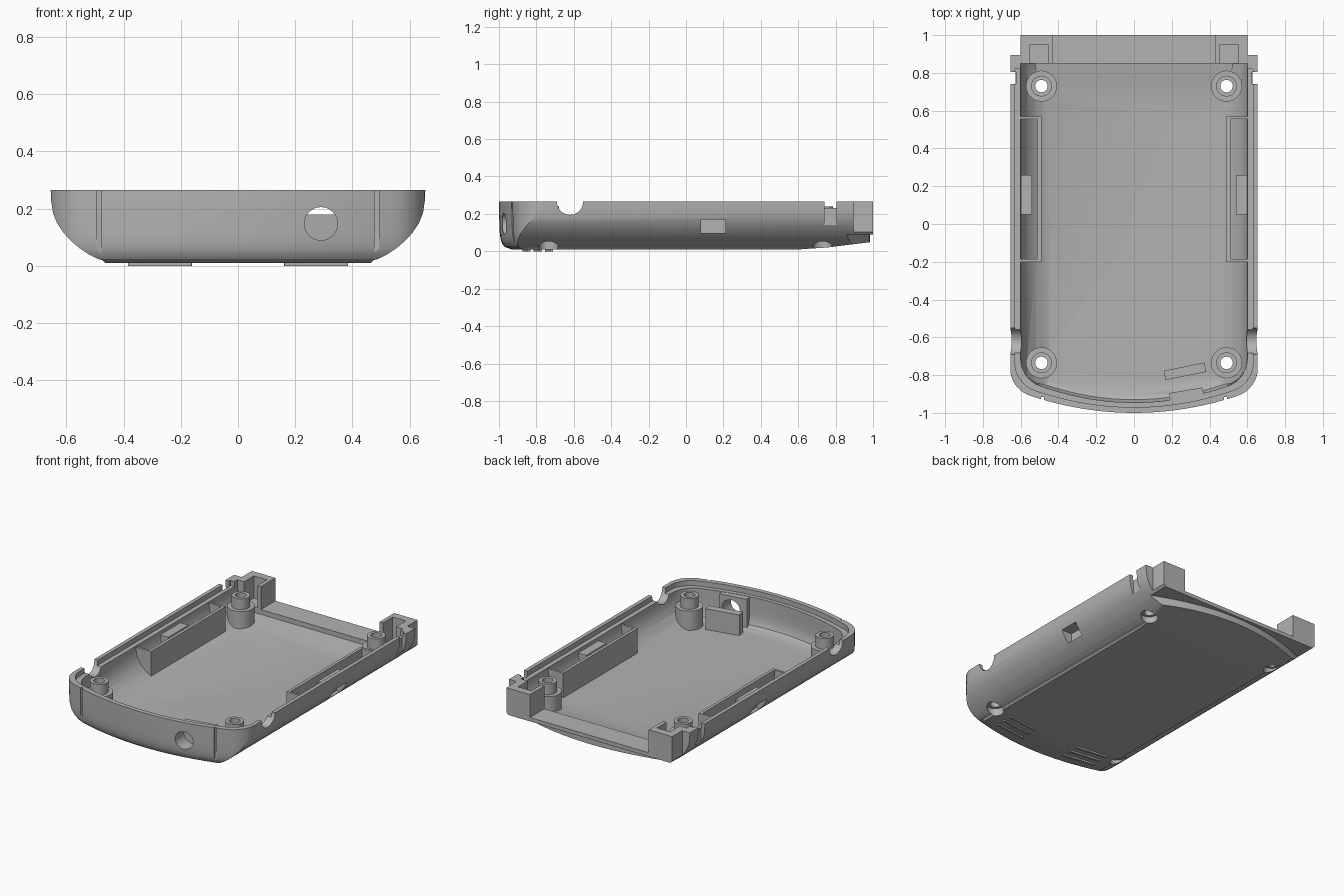
import bpy, bmesh, math
from mathutils import Matrix

cube = bpy.data.objects.get("Cube")
if cube:
    bpy.data.objects.remove(cube, do_unlink=True)

grey = bpy.data.materials.new("plain grey")
grey.use_nodes = True
grey.diffuse_color = (0.45, 0.45, 0.45, 1)
grey.node_tree.nodes["Principled BSDF"].inputs["Base Color"].default_value = (0.45, 0.45, 0.45, 1)


def finish(name, bm):
    bmesh.ops.recalc_face_normals(bm, faces=bm.faces)
    mesh = bpy.data.meshes.new(name)
    bm.to_mesh(mesh)
    bm.free()
    mesh.materials.append(grey)
    ob = bpy.data.objects.new(name, mesh)
    bpy.context.collection.objects.link(ob)
    return ob


def loft(name, rings):
    bm = bmesh.new()
    loops = [[bm.verts.new(p) for p in ring] for ring in rings]
    n = len(loops[0])
    for a, b in zip(loops, loops[1:]):
        for i in range(n):
            j = (i + 1) % n
            bm.faces.new((a[i], a[j], b[j], b[i]))
    bm.faces.new(loops[0])
    bm.faces.new(loops[-1])
    return finish(name, bm)


def box(name, x, y, z, turn=0):
    bm = bmesh.new()
    bmesh.ops.create_cube(bm, size=1)
    spans = [(min(s), max(s)) for s in (x, y, z)]
    size = [b - a for a, b in spans]
    mid = [(a + b) / 2 for a, b in spans]
    bm.transform(Matrix.Translation(mid) @ Matrix.Rotation(turn, 4, 'Z') @ Matrix.Diagonal((*size, 1)))
    return finish(name, bm)


def rod(name, axis, r, a, b, u, v):
    """Cylinder along an axis from a to b, centred on the other two coordinates."""
    def ring(t):
        pts = []
        for i in range(40):
            k = math.tau * i / 40
            p, q = u + r * math.cos(k), v + r * math.sin(k)
            pts.append({'X': (t, p, q), 'Y': (p, t, q), 'Z': (p, q, t)}[axis])
        return pts
    return loft(name, [ring(a), ring(b)])


def combine(target, tool, op='DIFFERENCE'):
    mod = target.modifiers.new("cut", 'BOOLEAN')
    mod.operation, mod.solver, mod.object = op, 'EXACT', tool
    bpy.context.view_layer.objects.active = target
    bpy.ops.object.modifier_apply(modifier=mod.name)
    bpy.data.objects.remove(tool, do_unlink=True)


def front_curve(x):
    """Bowed front edge with rounded corners."""
    c = min(max(0, abs(x) - 0.555), 0.1)
    return -1 + 0.3 * x * x + 0.1 - math.sqrt(max(0, 0.01 - c * c))


def tray(name, levels, back, stretch=1):
    """Stack of outlines, each given as height, half width and front inset."""
    rings = []
    for z, w, inset in levels:
        xs = [w * math.sin(math.pi * (i / 36 - 0.5)) for i in range(37)]
        ring = [(x, front_curve(x * stretch) + inset, z) for x in xs]
        rings.append(ring + [(w, back, z), (-w, back, z)])
    return loft(name, rings)


# Outer shell
case = tray("lower_case_shell", [
    (0.01, 0.465, 0.07), (0.02, 0.475, 0.04), (0.024, 0.49, 0.03), (0.04, 0.522, 0.017),
    (0.06, 0.552, 0.01), (0.085, 0.582, 0.005), (0.115, 0.61, 0.003), (0.15, 0.633, 0.002),
    (0.185, 0.647, 0.001), (0.225, 0.653, 0), (0.265, 0.655, 0)], 1)

# Hollow, with a stepped rim
hollow = tray("hollow", [
    (0.045, 0.45, 0.09), (0.055, 0.475, 0.07), (0.08, 0.52, 0.06), (0.12, 0.565, 0.055),
    (0.17, 0.592, 0.055), (0.22, 0.6, 0.055), (0.32, 0.6, 0.055)], 0.85, 0.655 / 0.6)
combine(hollow, tray("rim_step", [(0.232, 0.63, 0.03), (0.31, 0.63, 0.03)], 0.82, 0.655 / 0.63), 'UNION')

# Interior parts are left standing inside the hollow
ramp = [(0.55, 0.03), (0.88, 0.03), (0.88, 0.088), (0.72, 0.064), (0.55, 0.044)]
combine(hollow, loft("floor_ramp", [[(x, y, z) for y, z in ramp] for x in (-0.7, 0.7)]))
for s in (-1, 1):
    combine(hollow, box("side_panel", (s * 0.49, s * 0.51), (-0.2, 0.57), (0, 0.225)))
    for y in (-0.2, 0.555):
        combine(hollow, box("panel_end", (s * 0.5, s * 0.7), (y, y + 0.015), (0, 0.225)))
    combine(hollow, box("clip_pocket", (s * 0.54, s * 0.7), (0.05, 0.26), (0, 0.21)))
    for y in (-0.735, 0.73):
        combine(hollow, rod("boss", 'Z', 0.082, 0, 0.17, s * 0.49, y))
        combine(hollow, rod("boss_collar", 'Z', 0.055, 0, 0.24, s * 0.49, y))
combine(hollow, box("port_plate", (0.16, 0.38), (-0.805, -0.755), (0, 0.18), 0.2))
combine(hollow, box("port_pad", (0.19, 0.37), (-0.95, -0.88), (0, 0.23), 0.17))
combine(case, hollow)

# Rear opening, sloped underside and bowed undercut
combine(case, box("rear_opening", (-0.43, 0.43), (0.84, 1.1), (0.115, 0.4)))
slope = [(0.6, -0.1), (0.6, 0.0099), (0.75, 0.02), (1.1, 0.063), (1.1, -0.1)]
combine(case, loft("under_slope", [[(x, y, z) for y, z in slope] for x in (-0.8, 0.8)]))
bow = [(x / 20, 0.985 - 0.37 * (x / 20) ** 2) for x in range(-14, 15)] + [(0.7, 1.2), (-0.7, 1.2)]
combine(case, loft("rear_undercut", [[(x, y, z) for x, y in bow] for z in (-0.1, 0.09)]))

for s in (-1, 1):
    # Rear corners, notches and side recesses
    combine(case, box("corner_step", (s * 0.6, s * 0.8), (0.895, 1.1), (-0.1, 0.4)))
    combine(case, box("corner_pocket", (s * 0.455, s * 0.55), (0.83, 0.95), (0.12, 0.4)))
    combine(case, box("rim_notch", (s * 0.625, s * 0.8), (0.74, 0.805), (0.14, 0.4)))
    combine(case, box("clip_recess", (s * 0.565, s * 0.8), (0.08, 0.21), (0.095, 0.17)))
    combine(case, rod("strap_notch", 'X', 0.07, s * 0.56, s * 0.8, -0.62, 0.265))
    combine(case, box("front_groove", (s * 0.477, s * 0.493), (-1.1, -0.917), (0.02, 0.4)))
    # Screw holes
    for y in (-0.735, 0.73):
        combine(case, rod("screw_hole", 'Z', 0.033, -0.1, 0.4, s * 0.49, y))
        combine(case, rod("screw_recess", 'Z', 0.052, -0.1, 0.06, s * 0.49, y))
combine(case, rod("port_hole", 'Y', 0.058, -1.1, -0.84, 0.29, 0.147))

# Small grip ribs under the front
ribs = []
for s, side in ((-1, "right"), (1, "left")):
    for i in range(3):
        ribs.append(box(f"{side}_grip_rib_{i + 1}", (s * 0.16, s * 0.385),
                        (-0.86 + i * 0.06, -0.845 + i * 0.06), (0, 0.018), s * 0.13))

# Shading
bpy.ops.object.select_all(action='DESELECT')
for ob in [case] + ribs:
    ob.select_set(True)
bpy.context.view_layer.objects.active = case
bpy.ops.object.shade_smooth_by_angle(angle=math.radians(28))
